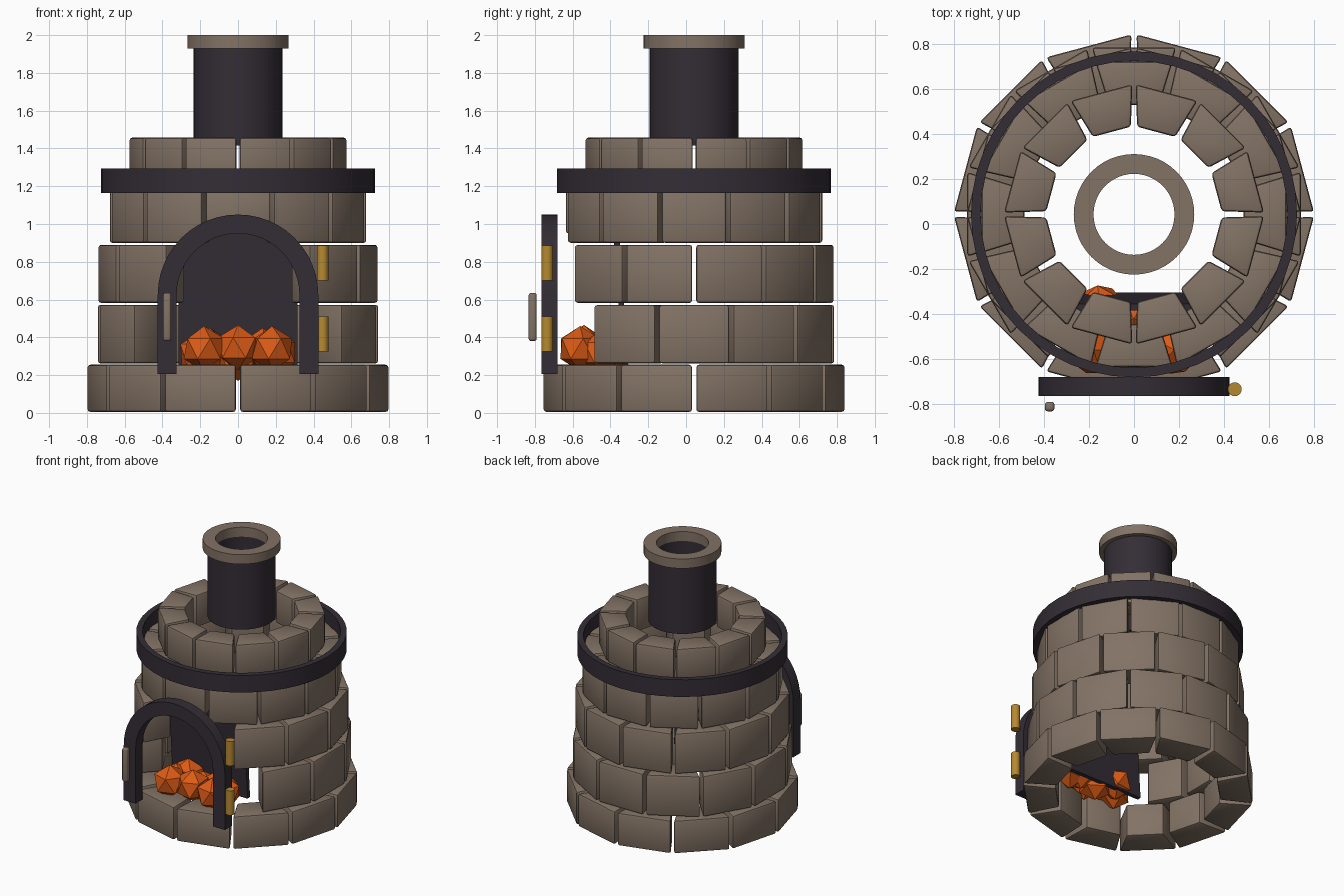
import bpy, bmesh, math
from mathutils import Matrix, Vector

cube = bpy.data.objects.get("Cube")
if cube:
    bpy.data.objects.remove(cube, do_unlink=True)

CY = 0.043  # centre of the round body


def material(name, rgb):
    m = bpy.data.materials.new(name)
    m.use_nodes = True
    m.diffuse_color = (*rgb, 1)
    m.node_tree.nodes["Principled BSDF"].inputs["Base Color"].default_value = (*rgb, 1)
    return m


STONE = material("warm_stone", (0.225, 0.17, 0.13))
IRON = material("dark_iron", (0.034, 0.026, 0.036))
COAL = material("glowing_coal", (0.72, 0.105, 0.008))
BRASS = material("brass", (0.47, 0.25, 0.03))


def finish(name, bm, mat, smooth=False):
    bmesh.ops.recalc_face_normals(bm, faces=bm.faces)
    mesh = bpy.data.meshes.new(name)
    bm.to_mesh(mesh)
    bm.free()
    mesh.materials.append(mat)
    ob = bpy.data.objects.new(name, mesh)
    bpy.context.collection.objects.link(ob)
    if smooth:
        bpy.ops.object.select_all(action='DESELECT')
        ob.select_set(True)
        bpy.context.view_layer.objects.active = ob
        bpy.ops.object.shade_smooth_by_angle(angle=math.radians(35))
    return ob


def prism(bm, outline, offset):
    """Extrude a closed outline of 3D points by an offset."""
    face = bm.faces.new([bm.verts.new(p) for p in outline])
    top = bmesh.ops.extrude_face_region(bm, geom=[face])["geom"]
    bmesh.ops.translate(bm, vec=offset, verts=[g for g in top if isinstance(g, bmesh.types.BMVert)])


def bevel(bm, width, segments=2):
    bmesh.ops.bevel(bm, geom=list(bm.edges), offset=width, segments=segments,
                    profile=0.5, affect='EDGES')


def stone_row(name, r_out, r_in, z0, z1, shift, opening=0, raised=None):
    """Ring of twelve wedge stones; those inside the front opening are left out."""
    bm = bmesh.new()
    for i in range(12):
        mid = i * 30 + shift
        away = abs((mid + 180) % 360 - 180)
        if away < opening:
            continue
        low = raised if raised and away < 1 else z0

        def point(r, a):
            a = math.radians(mid + a)
            return (r * math.sin(a), CY - r * math.cos(a), low)
        prism(bm, [point(r_out, -14.2), point(r_out, 14.2), point(r_in, 13), point(r_in, -13)],
              (0, 0, z1 - low))
    bevel(bm, 0.014)
    return finish(name, bm, STONE, True)


def tube(name, r_out, r_in, z0, z1, mat):
    """Hollow ring spun from a rectangular profile."""
    bm = bmesh.new()
    n = 48
    rings = []
    for i in range(n):
        a = math.tau * i / n
        rings.append([bm.verts.new((r * math.cos(a), CY + r * math.sin(a), z))
                      for r, z in ((r_out, z0), (r_out, z1), (r_in, z1), (r_in, z0))])
    for i in range(n):
        a, b = rings[i], rings[(i + 1) % n]
        for k in range(4):
            bm.faces.new((a[k], b[k], b[(k + 1) % 4], a[(k + 1) % 4]))
    return finish(name, bm, mat, True)


def box(name, size, loc, mat, tilt=0, round_by=0):
    bm = bmesh.new()
    bmesh.ops.create_cube(bm, size=1)
    bmesh.ops.scale(bm, vec=size, verts=bm.verts)
    if round_by:
        bevel(bm, round_by, 3)
    bm.transform(Matrix.Translation(loc) @ Matrix.Rotation(tilt, 4, 'X'))
    return finish(name, bm, mat, bool(round_by))


# Stone body
stone_row("base_stones", 0.80, 0.57, 0.005, 0.255, 15)
stone_row("lower_stones", 0.765, 0.55, 0.262, 0.572, 0, opening=40)
stone_row("middle_stones", 0.742, 0.53, 0.582, 0.89, 15, opening=20)
stone_row("upper_stones", 0.70, 0.50, 0.90, 1.20, 0, raised=0.95)
stone_row("crown_stones", 0.578, 0.39, 1.21, 1.457, 15)

# Iron band, flue and its stone cap
tube("iron_band", 0.725, 0.682, 1.165, 1.295, IRON)
tube("chimney_pipe", 0.235, 0.182, 1.415, 1.93, IRON)
tube("chimney_cap", 0.268, 0.18, 1.928, 2.0, STONE)

# Arched door frame
bm = bmesh.new()
FRONT, LEG, SPRING = -0.765, 0.205, 0.625


def arch_line(r):
    arc = [(r * math.cos(math.pi * i / 24), FRONT, SPRING + r * math.sin(math.pi * i / 24))
           for i in range(25)]
    return [(r, FRONT, LEG)] + arc + [(-r, FRONT, LEG)]


outer = [bm.verts.new(p) for p in arch_line(0.425)]
inner = [bm.verts.new(p) for p in arch_line(0.325)]
faces = [bm.faces.new((outer[i], outer[i + 1], inner[i + 1], inner[i]))
         for i in range(len(outer) - 1)]
back = bmesh.ops.extrude_face_region(bm, geom=faces)["geom"]
bmesh.ops.translate(bm, vec=(0, 0.085, 0), verts=[g for g in back if isinstance(g, bmesh.types.BMVert)])
finish("door_frame", bm, IRON, True)

# Iron plate behind the fire
box("fire_plate", (0.63, 0.03, 0.71), (0, -0.345, 0.605), IRON, tilt=math.radians(4))

# Door handle and hinges
box("door_handle", (0.043, 0.043, 0.255), (-0.375, -0.812, 0.508), STONE, round_by=0.014)
for label, z in (("lower", 0.418), ("upper", 0.793)):
    bm = bmesh.new()
    bmesh.ops.create_cone(bm, cap_ends=True, segments=20, radius1=0.031, radius2=0.031, depth=0.185,
                          matrix=Matrix.Translation((0.448, -0.735, z)))
    finish(label + "_hinge", bm, BRASS, True)

# Heap of faceted coals
coals = [(-0.18, -0.56, 0.34), (0, -0.54, 0.345), (0.18, -0.56, 0.34),
         (-0.20, -0.46, 0.31), (0.20, -0.45, 0.32), (0, -0.42, 0.29),
         (-0.15, -0.38, 0.33), (0.13, -0.42, 0.33)]
bm = bmesh.new()
for i, loc in enumerate(coals):
    turn = Matrix.Rotation(i * 0.7, 4, 'Z')
    bmesh.ops.create_icosphere(bm, subdivisions=1, radius=0.12,
                               matrix=Matrix.Translation(Vector(loc)) @ turn)
finish("coals", bm, COAL)
